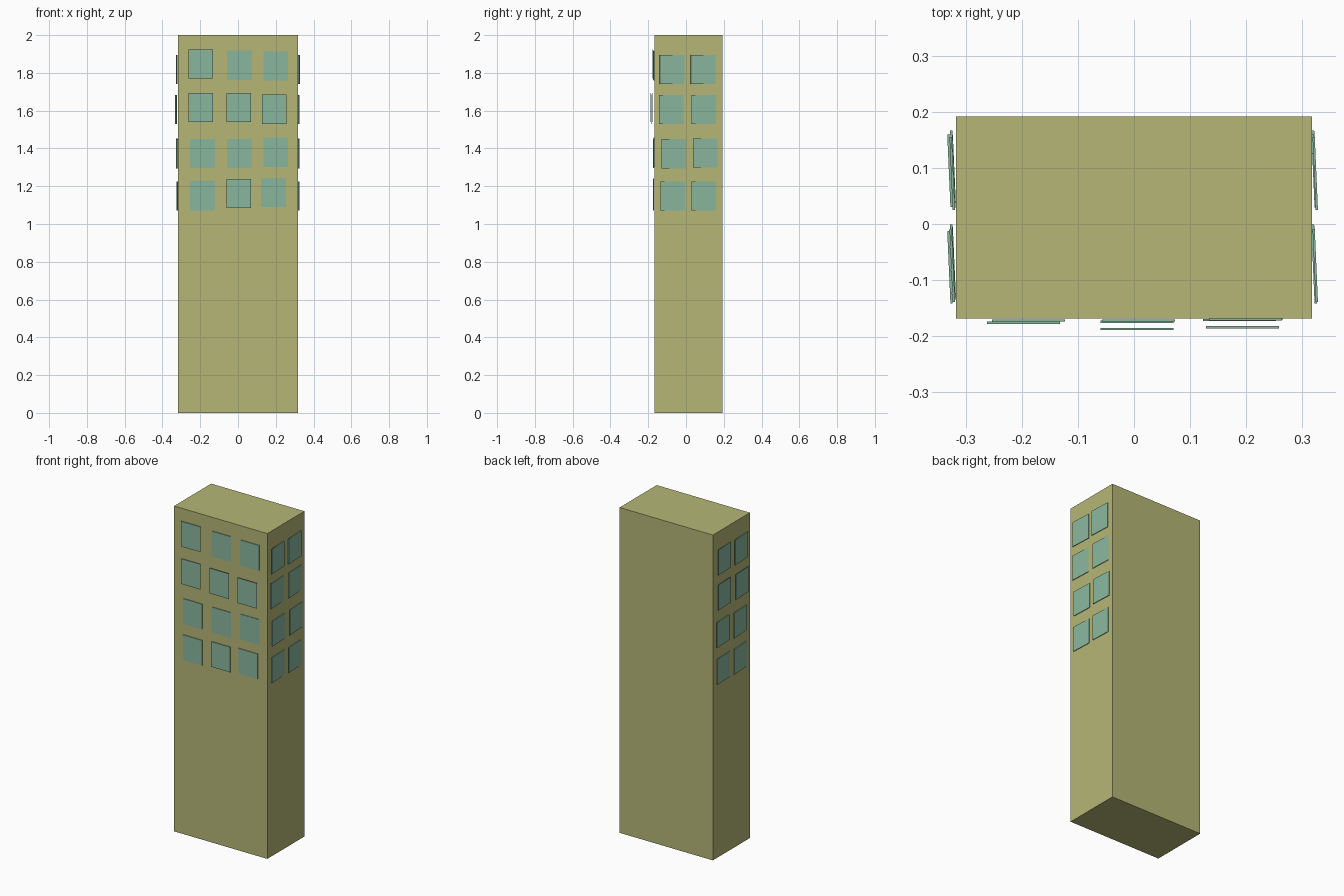
import bpy
import math


def material(name, color):
    m = bpy.data.materials.new(name)
    m.diffuse_color = color
    return m


wall = material("wall", (0.46, 0.47, 0.18, 1))
glass = material("glass", (0.25, 0.47, 0.34, 1))


def box(name, center, size, mat, angle=0.0):
    bpy.ops.mesh.primitive_cube_add(size=1, location=center, rotation=(0, 0, angle))
    ob = bpy.context.object
    ob.name = name
    ob.scale = size
    ob.data.materials.append(mat)
    return ob


# Tower block
box("tower", (0, 0.012, 1), (0.634, 0.36, 2), wall)

W, H, T = 0.13, 0.155, 0.004

# Front windows, slightly uneven: (x, z, y of pane centre)
front = [
    (-0.197, 1.847, -0.176), (0.008, 1.84, -0.172), (0.199, 1.836, -0.170),
    (-0.197, 1.617, -0.176), (0.005, 1.617, -0.187), (0.193, 1.607, -0.184),
    (-0.188, 1.373, -0.172), (0.008, 1.373, -0.172), (0.200, 1.38, -0.169),
    (-0.188, 1.15, -0.172), (0.005, 1.161, -0.174), (0.188, 1.167, -0.171),
]
for x, z, y in front:
    box("front_window", (x, y, z), (W, T, H), glass)

# Side windows, turned a little off the wall: (y, z)
side = [
    (-0.074, 1.818), (0.090, 1.818),
    (-0.077, 1.606), (0.095, 1.606),
    (-0.066, 1.372), (0.102, 1.376),
    (-0.070, 1.148), (0.094, 1.148),
]
left_x = [-0.324, -0.328, -0.323, -0.322]
right_x = [0.323, 0.321, 0.322, 0.321]
for i, (y, z) in enumerate(side):
    row = i // 2
    box("right_window", (right_x[row], y, z), (T, W, H), glass, math.radians(2.5))
    box("left_window", (left_x[row], y, z), (T, W, H), glass, math.radians(2.5))
